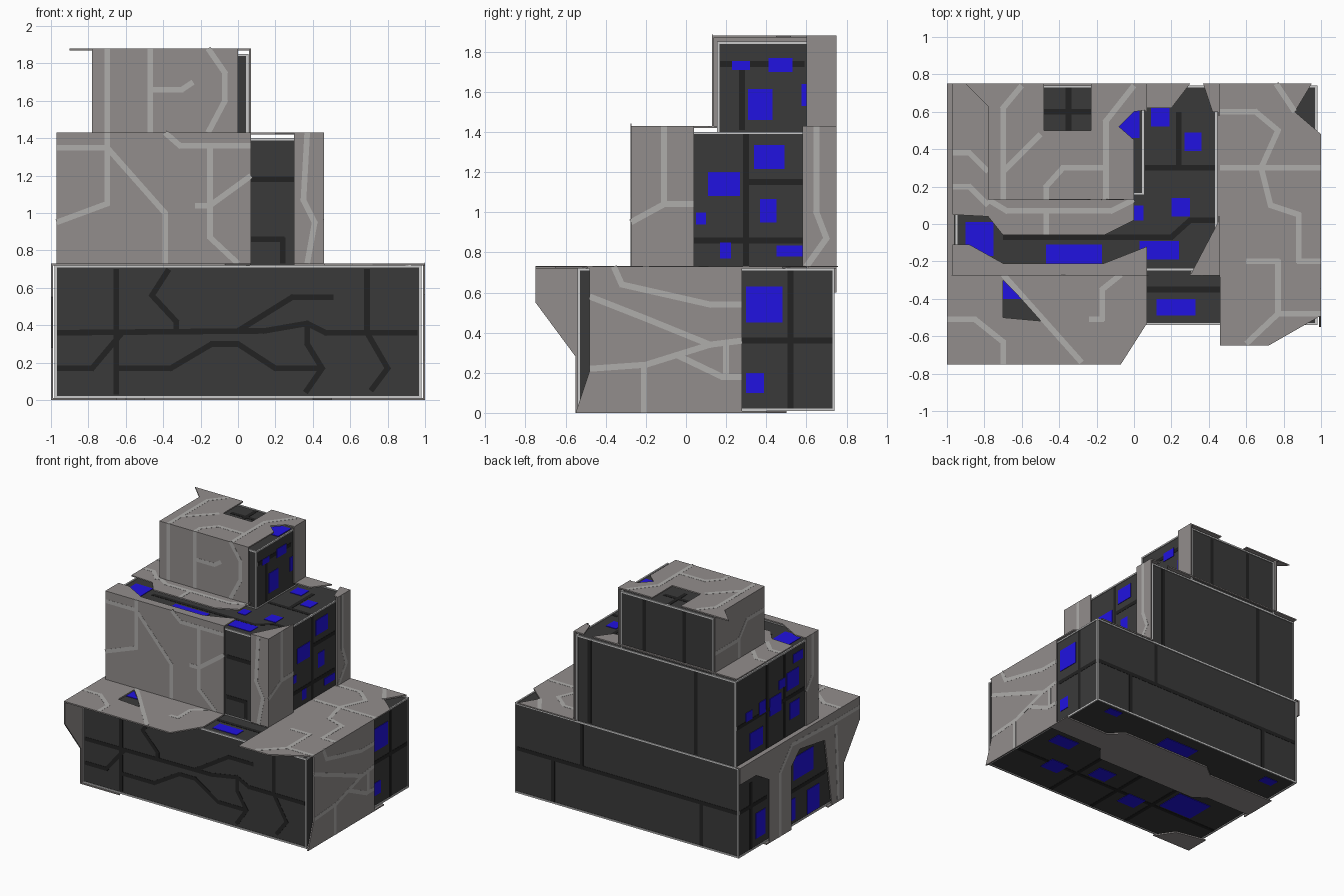
import bpy, bmesh
from mathutils import Vector


def material(name, rgb):
    m = bpy.data.materials.new(name)
    m.diffuse_color = (*rgb, 1)
    return m


PLATE = material("plate_grey", (0.29, 0.27, 0.265))
LINE = material("light_trace", (0.43, 0.42, 0.41))
DARK = material("dark_wall", (0.042, 0.042, 0.042))
GROOVE = material("dark_trace", (0.016, 0.016, 0.016))
BLUE = material("blue_window", (0.015, 0.006, 0.75))
EDGE = material("edge_light", (0.6, 0.6, 0.58))


def to3d(axis, p, a, b):
    return {'x': (p, a, b), 'y': (a, p, b), 'z': (a, b, p)}[axis]


def sheets(name, mat, axis, pos, polys, thick):
    """Thin slabs: outer face at pos, extruded along axis by signed thick."""
    bm = bmesh.new()
    for poly in polys:
        f = bm.faces.new([bm.verts.new(to3d(axis, pos, a, b)) for a, b in poly])
        ext = bmesh.ops.extrude_face_region(bm, geom=[f], use_keep_orig=True)
        vs = [v for v in ext['geom'] if isinstance(v, bmesh.types.BMVert)]
        bmesh.ops.translate(bm, verts=vs, vec=to3d(axis, thick, 0, 0))
    bmesh.ops.recalc_face_normals(bm, faces=bm.faces)
    me = bpy.data.meshes.new(name)
    bm.to_mesh(me)
    bm.free()
    me.materials.append(mat)
    ob = bpy.data.objects.new(name, me)
    bpy.context.collection.objects.link(ob)
    return ob


def rect(a0, a1, b0, b1):
    return [(a0, b0), (a1, b0), (a1, b1), (a0, b1)]


def traces(name, mat, axis, pos, thick, lines, w=0.03):
    """Circuit-like ribbons along polylines."""
    polys = []
    for line in lines:
        for i in range(len(line) - 1):
            p, q = Vector(line[i]), Vector(line[i + 1])
            d = (q - p).normalized()
            n = Vector((-d.y, d.x)) * w / 2
            if i > 0:
                p = p - d * w * 0.3
            if i < len(line) - 2:
                q = q + d * w * 0.3
            polys.append([p + n, p - n, q - n, q + n])
    sheets(name, mat, axis, pos, polys, thick)


def block(name, x0, x1, y0, y1, z0, z1):
    """Dark core with light rods along its twelve edges."""
    sheets(name + "_core", DARK, 'z', z0, [rect(x0, x1, y0, y1)], z1 - z0)
    r = 0.006
    X, Y, Z = (x0, x1), (y0, y1), (z0, z1)
    sq = lambda A, B: [rect(a - r, a + r, b - r, b + r) for a in A for b in B]
    sheets(name + "_edges_x", EDGE, 'x', x0 - r, sq(Y, Z), x1 - x0 + 2 * r)
    sheets(name + "_edges_y", EDGE, 'y', y0 - r, sq(X, Z), y1 - y0 + 2 * r)
    sheets(name + "_edges_z", EDGE, 'z', z0 - r, sq(X, Y), z1 - z0 + 2 * r)


def face(name, axis, outer, wall, plates=(), lines=(), windows=(), grooves=()):
    """One clad side: floating plates, their traces, windows and wall grooves."""
    s = 1 if outer > wall else -1
    if plates:
        sheets(name + "_plates", PLATE, axis, outer, plates, -0.01 * s)
    if lines:
        traces(name + "_traces", LINE, axis, outer + 0.001 * s, -0.004 * s, lines)
    if windows:
        sheets(name + "_windows", BLUE, axis, wall + 0.004 * s, [rect(*w) for w in windows], -0.008 * s)
    if grooves:
        traces(name + "_grooves", GROOVE, axis, wall + 0.002 * s, -0.004 * s, grooves)


# Dark cores
block("base", -.975, .975, -.535, .735, .015, .715)
block("middle", -.95, .44, -.245, .735, .715, 1.395)
block("upper", -.755, .05, .16, .735, 1.395, 1.845)

# Front sides
face("base_front", 'y', -.55, -.535, grooves=[
    [(-.97, .36), (.14, .37), (.37, .41), (.47, .36), (.96, .36)], [(-.65, .7), (-.65, .03)],
    [(-.97, .17), (-.78, .17), (-.62, .36)], [(.69, .7), (.69, .36), (.8, .17), (.71, .05)],
    [(-.37, .7), (-.46, .56), (-.33, .42), (-.33, .36)], [(0, .37), (.29, .55), (.51, .55)],
    [(-.65, .17), (-.36, .17), (-.14, .3), (0, .3), (.2, .17), (.45, .17)],
    [(.37, .41), (.37, .3), (.45, .17), (.36, .04)]])
face("middle_front", 'y', -.275, -.245,
     plates=[rect(-.97, .07, .73, 1.43), rect(.3, .46, .73, 1.43)],
     lines=[[(-.97, .95), (-.7, 1.05), (-.7, 1.43)], [(-.97, 1.35), (-.7, 1.35), (-.39, 1), (-.39, .73)],
            [(-.39, 1.43), (-.31, 1.36), (.07, 1.36)], [(-.15, 1.36), (-.15, .87), (0, .73)],
            [(-.23, 1.04), (-.15, 1.04), (.07, 1.2)], [(.37, 1.43), (.35, 1.07), (.41, .95), (.37, .73)]],
     grooves=[[(.07, 1.18), (.3, 1.18)], [(.07, .86), (.24, .86), (.24, .73)]])
face("upper_front", 'y', .13, .16, plates=[rect(-.78, 0, 1.43, 1.88)],
     lines=[[(-.7, 1.88), (-.7, 1.43)], [(-.47, 1.88), (-.47, 1.43)],
            [(-.47, 1.66), (-.3, 1.66), (-.24, 1.7)], [(-.16, 1.88), (-.07, 1.75), (-.07, 1.6), (-.16, 1.43)]])

# Right sides
face("base_right", 'x', 1, .975,
     plates=[[(-.55, 0), (.28, 0), (.28, .73), (-.48, .73), (-.48, .21)]],
     lines=[[(-.36, .73), (-.32, .64), (.12, .54), (.28, .54)], [(-.48, .58), (-.2, .47), (.12, .34), (.28, .36)],
            [(-.48, .22), (-.2, .24), (.12, .34)], [(-.21, .24), (-.21, 0)],
            [(-.05, .29), (.18, .18), (.28, .18)], [(.2, .34), (.2, .18)]],
     windows=[(.3, .48, .45, .63), (.3, .39, .1, .2)],
     grooves=[[(.52, .71), (.52, .02)], [(.28, .36), (.73, .36)]])
face("middle_right", 'x', .46, .44,
     plates=[rect(-.275, .04, .73, 1.43), rect(.58, .75, .73, 1.43)],
     lines=[[(-.275, .95), (-.11, 1.04), (.04, 1.04)], [(-.11, 1.43), (-.11, 1.04)],
            [(.65, 1.43), (.65, 1), (.7, .87), (.6, .73)]],
     windows=[(.11, .27, 1.08, 1.2), (.34, .49, 1.215, 1.335), (.05, .1, .94, 1), (.37, .45, .95, 1.065),
              (.17, .225, .77, .85), (.45, .58, .78, .835)],
     grooves=[[(.3, 1.39), (.3, .73)], [(.04, .86), (.58, .86)], [(.3, 1.15), (.58, 1.15)]])
face("upper_right", 'x', .07, .05, plates=[rect(.6, .75, 1.43, 1.88)],
     windows=[(.23, .32, 1.71, 1.755), (.41, .53, 1.7, 1.77), (.31, .43, 1.46, 1.615), (.575, .62, 1.53, 1.64)],
     grooves=[[(.17, 1.74), (.59, 1.74)], [(.28, 1.74), (.28, 1.41)]])

# Left sides
face("base_left", 'x', -1, -.975,
     plates=[[(-.75, .73), (-.75, .55), (-.55, .28), (-.55, 0), (-.4, 0), (-.31, .55), (0, .6), (.11, .5),
              (.11, 0), (.38, 0), (.38, .5), (.55, .6), (.75, .6), (.75, .73)]],
     lines=[[(-.75, .65), (-.4, .65), (.1, .67), (.25, .5), (.25, 0)], [(-.45, .62), (-.48, .02)]],
     windows=[(-.2, .05, .36, .54), (-.27, -.12, .03, .22), (.03, .11, .05, .22), (.4, .52, .08, .28)],
     grooves=[[(-.35, .28), (.11, .28)], [(.38, .36), (.73, .36)], [(.58, .55), (.58, .02)]])
face("middle_left", 'x', -.97, -.95, plates=[rect(-.275, -.12, .73, 1.43)],
     lines=[[(-.2, 1.43), (-.2, 1.1), (-.12, 1)]],
     windows=[(.4, .56, .78, .92), (.36, .44, 1.02, 1.12), (.17, .31, .96, 1.1), (-.05, .1, 1.08, 1.22),
              (-.06, .06, .84, .97), (.12, .2, 1.13, 1.2), (.53, .61, 1.03, 1.1), (-.1, .02, 1.27, 1.34)],
     grooves=[[(.34, 1.39), (.34, .73)], [(-.12, 1.02), (.73, 1.02)], [(.12, 1.39), (.12, .73)]])
face("upper_left", 'x', -.78, -.755, plates=[rect(.13, .75, 1.43, 1.88)],
     lines=[[(.13, 1.7), (.35, 1.7), (.45, 1.58), (.75, 1.58)], [(.45, 1.58), (.45, 1.43)]])

# Back sides: bare dark walls with grooves
face("base_back", 'y', .75, .735, grooves=[
    [(-.97, .36), (.97, .36)], [(-.65, .36), (-.65, .02)], [(.4, .7), (.4, .36)], [(.65, .36), (.65, .02)]])
face("middle_back", 'y', .75, .735, grooves=[[(-.6, 1.39), (-.6, .73)], [(.33, 1.39), (.33, .73)]])
face("upper_back", 'y', .75, .735, grooves=[[(-.5, 1.83), (-.5, 1.42)], [(-.15, 1.83), (-.15, 1.42)]])

# Tops and overhanging ledges
face("base_top", 'z', .73, .715,
     plates=[rect(-1, -.7, -.75, -.265),
             [(-.7, -.75), (-.07, -.75), (.07, -.53), (.07, -.265), (-.7, -.265), (-.7, -.3), (-.48, -.52), (-.7, -.5)],
             rect(-1, -.96, -.265, .75),
             [(.3, -.265), (.46, -.265), (.46, -.65), (.72, -.65), (1, -.49), (1, .48), (.86, .6), (.95, .75), (.44, .75)]],
     lines=[[(.46, .6), (.65, .6), (.77, .5), (.68, .3), (.73, .1), (.88, .05), (.88, -.2), (1, -.2)],
            [(.46, .3), (1, .3)], [(.6, -.2), (.77, -.2), (.77, -.48), (.6, -.64)], [(.77, -.48), (1, -.48)],
            [(-.7, -.27), (-.28, -.74)], [(-1, -.51), (-.85, -.51), (-.7, -.63), (-.7, -.75)],
            [(-.07, -.27), (-.17, -.35), (-.17, -.51), (-.24, -.51)], [(.86, .6), (.76, .75)]],
     windows=[(.12, .33, -.49, -.4), (-.72, -.6, -.4, -.28)],
     grooves=[[(.07, -.35), (.46, -.35)]])
face("middle_top", 'z', 1.43, 1.395,
     plates=[[(-.97, -.275), (.07, -.275), (.07, -.12), (-.16, -.21), (-.7, -.21), (-.88, -.11), (-.97, -.11)],
             [(-.97, .75), (-.97, .05), (-.78, .04), (-.7, -.06), (-.16, -.06), (0, .02), (0, .62), (.2, .62), (.3, .75)],
             [(.3, -.275), (.46, -.275), (.46, .03)], [(.37, .75), (.42, .6), (.46, .6), (.46, .75)]],
     lines=[[(-.78, .13), (-.68, .07), (-.12, .07), (0, .13)], [(-.47, .07), (-.47, -.06)],
            [(-.97, .38), (-.88, .38), (-.78, .28)], [(-.97, .2), (-.88, .2), (-.78, .1)]],
     windows=[(-.9, -.75, -.17, .01), (-.47, -.17, -.21, -.11), (.03, .24, -.19, -.09), (-.02, .05, .02, .1),
              (.2, .3, .04, .14), (.27, .36, .39, .49), (.09, .19, .52, .62)],
     grooves=[[(-.7, -.07), (.2, -.07), (.3, .02), (.44, .02)], [(.06, .3), (.44, .3)], [(.24, .3), (.24, .6)]])
face("upper_top", 'z', 1.88, 1.845,
     plates=[[(-.78, .13), (0, .13), (0, .45), (-.08, .52), (0, .6), (.07, .61), (.07, .75), (-.23, .75), (-.23, .5),
              (-.48, .5), (-.48, .75), (-.9, .75), (-.78, .63)]],
     lines=[[(-.7, .13), (-.7, .62), (-.6, .74)], [(-.15, .13), (-.15, .55), (0, .74)], [(-.7, .28), (-.5, .48)],
            [(-.47, .13), (-.47, .2), (-.38, .3), (-.15, .3)]],
     windows=[(-.1, .03, .46, .62)], grooves=[[(-.48, .6), (-.23, .6)], [(-.35, .5), (-.35, .73)]])

# Underside
face("underside", 'z', 0, .015,
     plates=[[(1, .4), (.6, .4), (.5, .5), (-.3, .5), (-.4, .42), (-1, .42), (-1, .15), (-.6, .15), (-.5, .08),
              (.4, .08), (.5, .2), (1, .2)],
             [(-1, -.55), (-.65, -.55), (-.75, -.4), (-1, -.35)]],
     windows=[(.5, .66, -.31, -.17), (.14, .3, -.18, -.04), (-.28, -.12, -.34, -.2), (-.71, -.41, -.19, .05),
              (-.1, .2, .5, .63), (.7, .82, .63, .7), (-.86, -.74, .58, .66), (.66, .86, .02, .14)],
     grooves=[[(-.97, -.22), (.97, -.22)], [(.38, .08), (.38, -.53)], [(-.02, .08), (-.02, -.53)], [(-.36, .08), (-.36, -.53)]])
